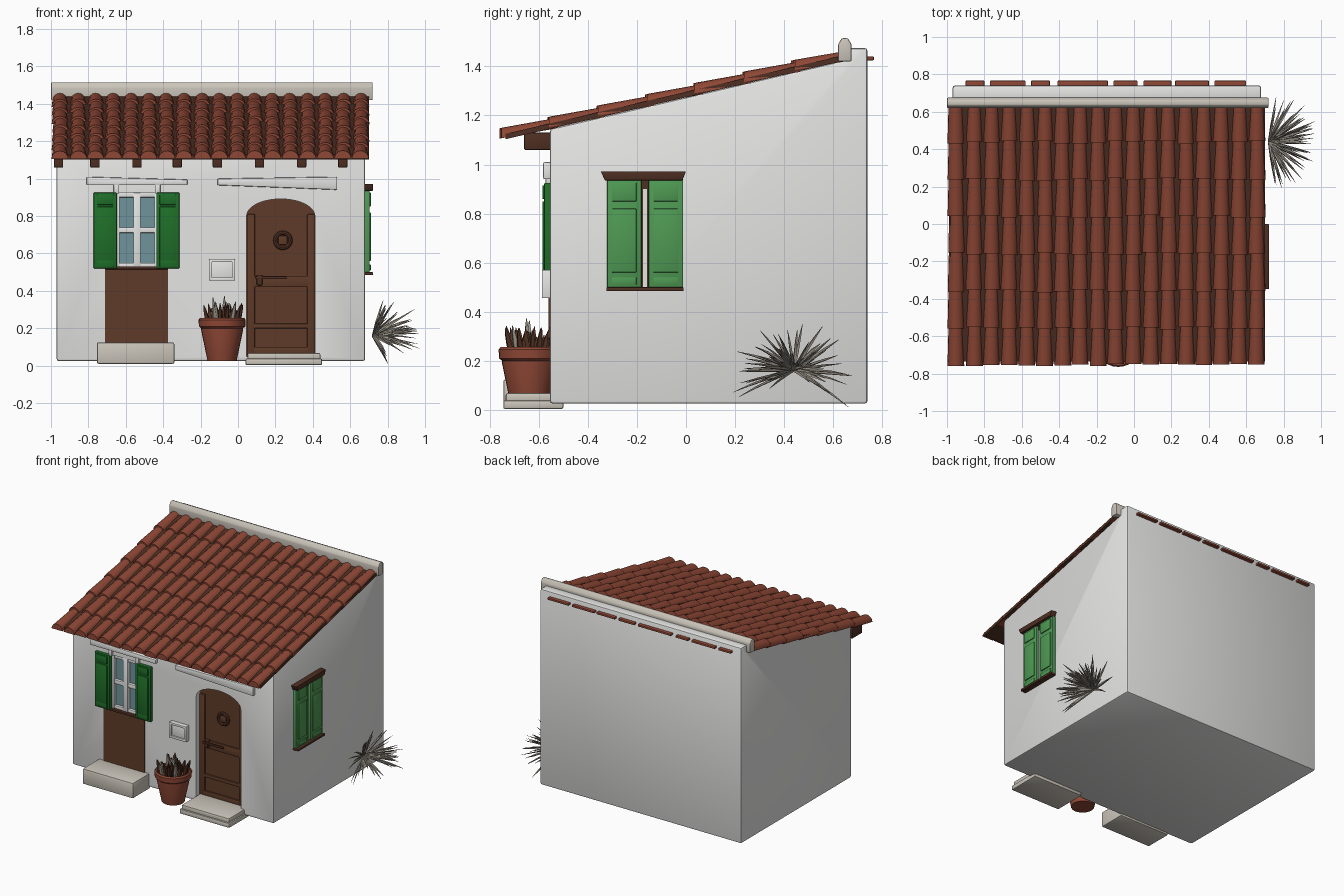
import bpy, bmesh, math, random
from mathutils import Vector

if "Cube" in bpy.data.objects:
    bpy.data.objects.remove(bpy.data.objects["Cube"])

random.seed(4)

def material(name, hexcol):
    m = bpy.data.materials.new(name)
    c = [int(hexcol[i:i + 2], 16) / 255 for i in (0, 2, 4)]
    m.diffuse_color = [v / 12.92 if v < 0.04 else ((v + 0.055) / 1.055) ** 2.4 for v in c] + [1]
    m.use_nodes = True
    m.node_tree.nodes["Principled BSDF"].inputs["Base Color"].default_value = m.diffuse_color
    return m

WHITE = material("white plaster", "E6E6E5")
STONE = material("cream stone", "CBC5BA")
TILE = material("terracotta", "8E4735")
DARK = material("dark brown", "4E2F22")
WOOD = material("door wood", "5F3B28")
GREEN = material("dark green", "1F6F29")
LIGHT = material("light green", "4F9A54")
GLASS = material("window glass", "6F949B")
DRY = material("dry leaf", "9C9589")

def make(name, bm, mat):
    bmesh.ops.recalc_face_normals(bm, faces=bm.faces)
    me = bpy.data.meshes.new(name)
    bm.to_mesh(me)
    bm.free()
    ob = bpy.data.objects.new(name, me)
    bpy.context.collection.objects.link(ob)
    me.materials.append(mat)
    return ob

def bevel(bm, w, seg=2):
    if w:
        bmesh.ops.bevel(bm, geom=bm.edges[:], offset=w, segments=seg, affect='EDGES', profile=0.5)

def prism(name, pts, axis, a, b, mat, bev=0):
    """Outline extruded along x (points are y,z) or y (points are x,z)."""
    bm = bmesh.new()
    put = (lambda p, t: (t, p[0], p[1])) if axis == 'x' else (lambda p, t: (p[0], t, p[1]))
    f = bm.faces.new([bm.verts.new(put(p, a)) for p in pts])
    ext = bmesh.ops.extrude_face_region(bm, geom=[f])
    d = Vector(put((0, 0), b - a))
    bmesh.ops.translate(bm, vec=d, verts=[v for v in ext['geom'] if isinstance(v, bmesh.types.BMVert)])
    bmesh.ops.recalc_face_normals(bm, faces=bm.faces)
    bevel(bm, bev)
    return make(name, bm, mat)

def box(name, x, y, z, mat, bev=0.004):
    return prism(name, [(x[0], z[0]), (x[1], z[0]), (x[1], z[1]), (x[0], z[1])], 'y', y[0], y[1], mat, bev)

def lathe(name, prof, c, mat, n=28):
    bm = bmesh.new()
    rings = [[bm.verts.new((c[0] + r * math.cos(2 * math.pi * i / n), c[1] + r * math.sin(2 * math.pi * i / n), z))
              for i in range(n)] for r, z in prof]
    for p, q in zip(rings, rings[1:]):
        for i in range(n):
            bm.faces.new((p[i], p[(i + 1) % n], q[(i + 1) % n], q[i]))
    bm.faces.new(rings[0])
    bm.faces.new(rings[-1])
    return make(name, bm, mat)

def spike(bm, base, d, length, r, droop):
    """Tapered, curved leaf."""
    d = d.normalized()
    u = d.orthogonal().normalized()
    w = d.cross(u)
    rings = []
    for t, k in ((0, 0.7), (0.35, 1), (0.7, 0.7), (1, 0.12)):
        c = base + d * length * t - Vector((0, 0, droop * t * t))
        rings.append([bm.verts.new(c + (u * math.cos(a) + w * math.sin(a) * 0.6) * r * k)
                      for a in (0, math.pi / 2, math.pi, 3 * math.pi / 2)])
    for p, q in zip(rings, rings[1:]):
        for i in range(4):
            bm.faces.new((p[i], p[(i + 1) % 4], q[(i + 1) % 4], q[i]))
    bm.faces.new(rings[0])
    bm.faces.new(rings[-1])

# House body with door and window recesses
def arch(x0, x1, z0, spring, top, n=12):
    m, h = (x0 + x1) / 2, (x1 - x0) / 2
    arc = [(m + h * math.cos(math.pi * i / n), spring + (top - spring) * math.sin(math.pi * i / n)) for i in range(n + 1)]
    return [(x0, z0), (x1, z0)] + arc

walls = prism("house_walls", [(-0.555, 0.025), (0.74, 0.025), (0.74, 1.475), (0.665, 1.475), (0.645, 1.425),
                              (-0.555, 1.145)], 'x', -0.97, 0.68, WHITE, 0.012)
for cutter in (prism("door_cutter", arch(0.045, 0.412, 0.05, 0.80, 0.892), 'y', -0.7, -0.49, WHITE),
               box("window_cutter", (-0.65, -0.43), (-0.7, -0.51), (0.525, 0.925), WHITE, 0)):
    mod = walls.modifiers.new("cut", 'BOOLEAN')
    mod.object = cutter
    mod.solver = 'EXACT'
    bpy.context.view_layer.objects.active = walls
    bpy.ops.object.modifier_apply(modifier=mod.name)
    bpy.data.objects.remove(cutter)

# Roof underlay and overlapping barrel tiles
SL = 0.232
roof_z = lambda y: 1.1 + SL * (y + 0.75)
prism("roof_underlay", [(-0.735, roof_z(-0.735)), (0.64, roof_z(0.64)), (0.64, roof_z(0.64) + 0.022),
                        (-0.735, roof_z(-0.735) + 0.022)], 'x', -0.985, 0.70, DARK)
bm = bmesh.new()
N, STEP = 8, 1.39 / 7
for col in range(18):
    cx = -0.95 + 0.0945 * col
    for row in range(7):
        y0 = -0.755 + row * STEP + random.uniform(-0.008, 0.008)
        jx = random.uniform(-0.003, 0.003)
        ends = []
        for y, w, lift in ((y0, 0.045, 0.008), (min(y0 + STEP + 0.03, 0.645), 0.039, -0.004)):
            ends.append([bm.verts.new((cx + jx + w * math.cos(math.pi * i / N), y,
                                       roof_z(y) + lift + 0.042 * math.sin(math.pi * i / N))) for i in range(N + 1)])
        p, q = ends
        for i in range(N):
            bm.faces.new((p[i], p[i + 1], q[i + 1], q[i]))
        bm.faces.new((p[0], q[0], q[N], p[N]))
        bm.faces.new(p)
        bm.faces.new(q)
make("roof_tiles", bm, TILE)
prism("ridge_cap", [(0.62, 1.42), (0.675, 1.42), (0.675, 1.49), (0.66, 1.515), (0.635, 1.515), (0.62, 1.49)],
      'x', -1.0, 0.72, STONE, 0.006)

# Tile ends poking through the back wall
for a, b in ((-0.9, -0.8), (-0.77, -0.58), (-0.55, -0.45), (-0.41, -0.14), (-0.11, 0.02), (0.05, 0.2),
             (0.22, 0.4), (0.43, 0.6)):
    box("back_tile_end", (a, b), (0.72, 0.766), (1.425, 1.44), TILE, 0.003)

# Rafter ends under the eaves
for x in (-0.96, -0.765, -0.54, -0.325, -0.11, 0.115, 0.34, 0.56):
    box("rafter_end", (x - 0.025, x + 0.025), (-0.66, -0.54), (1.06, 1.13), DARK)

# Plaster lintels and wall plaque
prism("window_lintel", [(-0.81, 0.965), (-0.27, 0.965), (-0.27, 0.995), (-0.81, 1.01)], 'y', -0.582, -0.54, WHITE, 0.006)
prism("door_lintel", [(-0.11, 0.965), (0.53, 0.94), (0.53, 1.01), (-0.11, 1.0)], 'y', -0.582, -0.54, WHITE, 0.006)
box("wall_plaque", (-0.155, -0.015), (-0.575, -0.54), (0.455, 0.57), WHITE, 0.004)
for x in ((-0.155, -0.138), (-0.032, -0.015)):
    box("plaque_side", x, (-0.587, -0.54), (0.455, 0.57), WHITE, 0.003)
for z in ((0.455, 0.472), (0.553, 0.57)):
    box("plaque_edge", (-0.155, -0.015), (-0.587, -0.54), z, WHITE, 0.003)

# Front window: glass, frame bars, sill, panel below
box("window_glass", (-0.65, -0.43), (-0.525, -0.505), (0.525, 0.925), GLASS, 0)
for x, w in ((-0.645, 0.012), (-0.54, 0.02), (-0.435, 0.012)):
    box("window_mullion", (x - w, x + w), (-0.55, -0.505), (0.525, 0.925), WHITE)
for z in (0.535, 0.725, 0.915):
    box("window_rail", (-0.65, -0.43), (-0.545, -0.505), (z - 0.015, z + 0.015), WHITE)
for x in (-0.65, -0.43):
    box("window_post", (x - 0.015, x + 0.015), (-0.572, -0.54), (0.92, 0.97), WHITE)
box("panel_below_window", (-0.71, -0.375), (-0.56, -0.54), (0.1, 0.528), WOOD, 0)
box("window_sill", (-0.71, -0.375), (-0.57, -0.54), (0.515, 0.53), DARK, 0.003)

# Front shutters
for a, b in ((-0.772, -0.648), (-0.437, -0.313)):
    box("front_shutter", (a, b), (-0.578, -0.545), (0.52, 0.925), GREEN)
    for z0, z1 in ((0.56, 0.85), (0.53, 0.575), (0.86, 0.915)):
        box("shutter_board", (a + 0.018, b - 0.018), (-0.586, -0.55), (z0, z1), GREEN, 0.003)

# Side window with closed shutters
box("side_window_back", (0.66, 0.684), (-0.315, -0.015), (0.5, 0.94), DARK, 0)
box("side_window_strip", (0.66, 0.69), (-0.175, -0.16), (0.5, 0.9), WHITE, 0)
for a, b in ((-0.322, -0.182), (-0.153, -0.012)):
    box("side_shutter", (0.67, 0.703), (a, b), (0.497, 0.94), LIGHT)
    for z0, z1 in ((0.51, 0.54), (0.56, 0.82), (0.85, 0.925)):
        box("side_shutter_board", (0.67, 0.71), (a + 0.02, b - 0.02), (z0, z1), LIGHT, 0.003)
prism("side_lintel", [(-0.33, 0.935), (-0.015, 0.935), (0.0, 0.972), (-0.348, 0.972)], 'x', 0.66, 0.722, DARK, 0.003)
box("side_sill", (0.66, 0.722), (-0.325, -0.01), (0.484, 0.5), DARK, 0.003)

# Door with stiles, rails and hardware
prism("door", arch(0.045, 0.412, 0.05, 0.80, 0.892), 'y', -0.508, -0.48, WOOD)
for x in ((0.047, 0.09), (0.37, 0.41)):
    box("door_stile", x, (-0.52, -0.49), (0.06, 0.81), WOOD)
for z in ((0.06, 0.1), (0.2, 0.225), (0.42, 0.48)):
    box("door_rail", (0.05, 0.41), (-0.52, -0.49), z, WOOD)
box("door_handle", (0.09, 0.26), (-0.55, -0.535), (0.463, 0.477), DARK)
box("door_latch", (0.1, 0.13), (-0.54, -0.5), (0.43, 0.485), DARK)
bpy.ops.mesh.primitive_torus_add(location=(0.24, -0.515, 0.67), rotation=(math.pi / 2, 0, 0), major_radius=0.04,
                                 minor_radius=0.012, major_segments=20, minor_segments=8)
ring = bpy.context.object
ring.name = "door_knocker"
ring.data.materials.append(DARK)
box("knocker_plate", (0.215, 0.265), (-0.52, -0.49), (0.645, 0.695), WOOD, 0.006)

# Stone steps
box("window_step", (-0.755, -0.34), (-0.745, -0.54), (0.01, 0.125), STONE, 0.01)
box("door_step_lower", (0.04, 0.45), (-0.745, -0.5), (0.003, 0.038), STONE, 0.008)
box("door_step_upper", (0.05, 0.44), (-0.735, -0.49), (0.03, 0.068), STONE, 0.008)

# Flower pot and withered plant
PX, PY = -0.085, -0.638
lathe("flower_pot", [(0.078, 0.025), (0.083, 0.05), (0.112, 0.19), (0.112, 0.2), (0.124, 0.21), (0.126, 0.245),
                     (0.118, 0.256), (0.106, 0.25), (0.1, 0.225)], (PX, PY), TILE)
for name, count, mat, top in (("withered_stems", 38, DARK, 0.13), ("dry_stems", 8, DRY, 0.165)):
    bm = bmesh.new()
    for i in range(count):
        a, r = random.uniform(0, 2 * math.pi), 0.085 * math.sqrt(random.random())
        base = Vector((PX + r * math.cos(a), PY + r * math.sin(a), 0.22))
        lean = Vector((math.cos(a) * r * 3, math.sin(a) * r * 3, 1))
        spike(bm, base, lean, random.uniform(0.6, 1) * top, 0.016, 0.01)
    make(name, bm, mat)

# Spiky plant growing from the side wall
bm = bmesh.new()
for i in range(62):
    a = math.radians(-28 + 236 * (i + random.random()) / 62)
    e = random.uniform(0.12, 1.35)
    d = Vector((math.sin(e), math.cos(e) * math.cos(a), math.cos(e) * math.sin(a)))
    spike(bm, Vector((0.72, 0.44, 0.16)), d, random.uniform(0.19, 0.275), 0.009, random.uniform(0, 0.04))
make("spiky_plant", bm, DRY)

# Smooth shading with sharp creases
bpy.ops.object.select_all(action='SELECT')
bpy.context.view_layer.objects.active = walls
bpy.ops.object.shade_smooth_by_angle(angle=math.radians(35))
